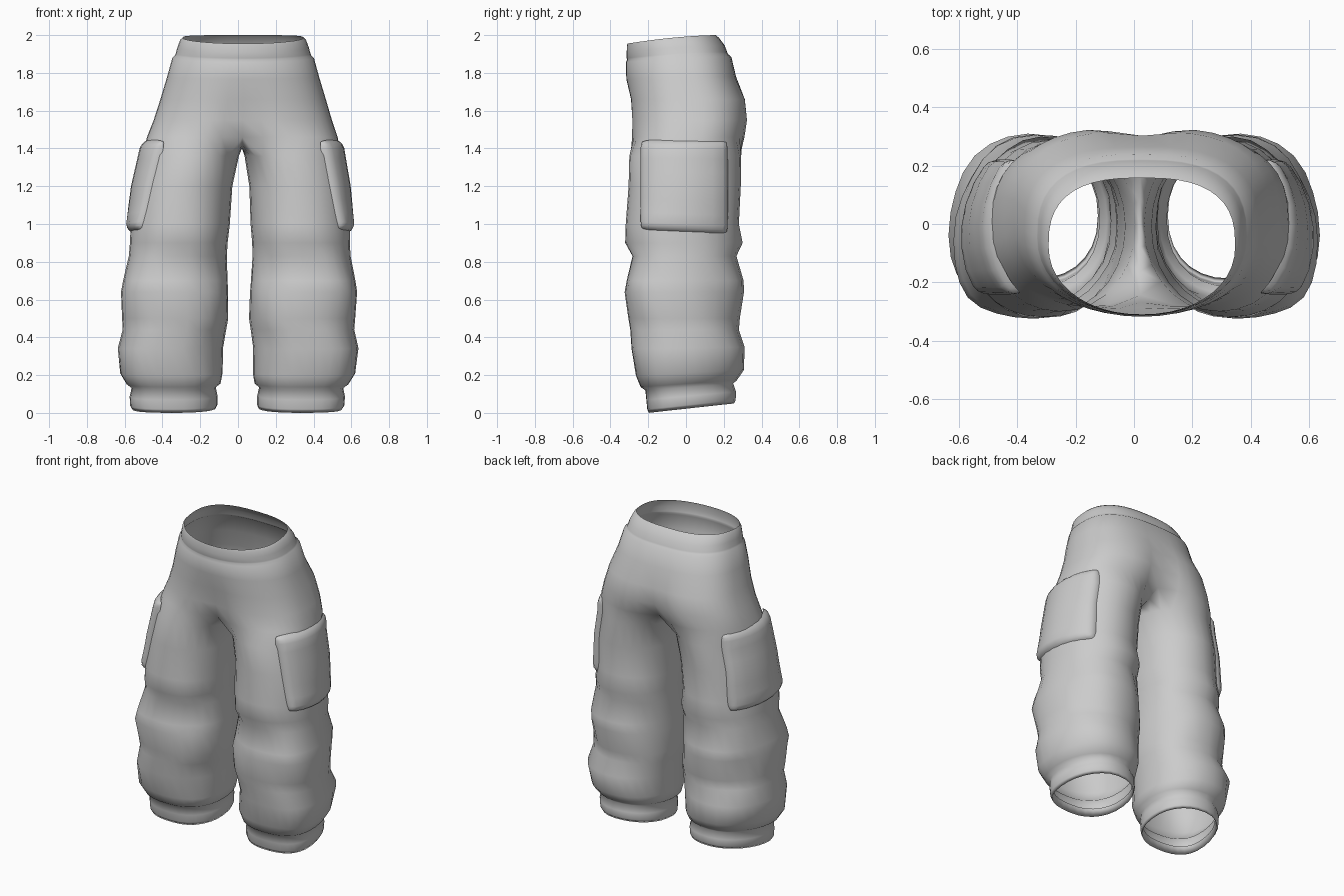
import bpy, bmesh
from math import sin, cos, radians, exp, pi
from mathutils import Vector

if "Cube" in bpy.data.objects:
    bpy.data.objects.remove(bpy.data.objects["Cube"])

cloth = bpy.data.materials.new("grey_cloth")
cloth.use_nodes = True
GREY = (0.6, 0.6, 0.6, 1)
cloth.diffuse_color = GREY
cloth.node_tree.nodes["Principled BSDF"].inputs["Base Color"].default_value = GREY

OUT, INN = 22, 6     # segments on the open and the inner part of a leg ring
SEAM = 140           # angle where the leg meets the crotch seam

# height, half width, front, back, crotch notch
HIPS = [
    (2, .32, -.31, .158, 0), (1.985, .334, -.313, .175, 0),
    (1.945, .348, -.314, .205, 0), (1.91, .357, -.314, .218, 0),
    (1.9, .361, -.311, .222, 0), (1.885, .375, -.318, .24, 0),
    (1.78, .403, -.316, .265, 0), (1.66, .438, -.302, .322, .06),
    (1.55, .472, -.297, .335, .12), (1.46, .505, -.298, .322, .23),
]
# height, outer, inner, front, back
LEGS = [
    (1.36, .525, .015, -.3, .292), (1.2, .557, .045, -.304, .29),
    (1.0, .58, .055, -.319, .28), (.9, .582, .065, -.322, .3),
    (.83, .587, .068, -.283, .267), (.7, .615, .062, -.314, .305),
    (.64, .625, .058, -.325, .307), (.5, .617, .055, -.305, .285),
    (.44, .613, .065, -.295, .28), (.34, .637, .08, -.288, .31),
    (.2, .622, .08, -.265, .307), (.14, .587, .09, -.24, .27),
    (.12, .56, .115, -.215, .25), (.07, .57, .105, -.21, .265),
    (.02, .567, .105, -.205, .263), (0, .555, .113, -.197, .255),
    (.05, .546, .12, -.187, .245),
]


def power(v, p):
    return abs(v) ** p * (1 if v > 0 else -1)


def ramp(z, lo, hi):
    return min(1, max(0, (z - lo) / (hi - lo)))


def lean(z):
    """Slight sideways drift of the upper part."""
    return .02 * ramp(z, 0, 1.2) + .012 * ramp(z, 1.2, 1.6) - .005


def hip_point(row, t):
    z, w, front, back, notch = row
    a = radians(-90 + 180 * t)
    # rounder in front at the waist, squarer elsewhere
    p = .75 if t > .5 else .78 + .17 * ramp(z, 1.46, 1.86)
    x = w * power(cos(a), p) if 0 < t < 1 else 0
    y = (front + back) / 2 + (back - front) / 2 * power(sin(a), p)
    depth = notch if y > 0 else notch * .8
    y *= 1 - depth * exp(-(x / .11) ** 2)
    sag = max(0, (z - 1.7) / .3) * max(0, (.17 - y) / .48) ** 1.7
    return Vector((x, y, z - .045 * sag))


def leg_point(row, deg):
    z, outer, inner, front, back = row
    a = radians(deg)
    thigh = ramp(z, .8, 1.1)
    p = .9 + .08 * thigh
    c, s = power(cos(a), p), power(sin(a), p)
    # slanted cloth folds around the knee and shin
    fold = 1 + .03 * sin(3 * a + 15 * z) * sin(2 * a) ** 2 * (.15 < z < .95)
    x = (outer + inner) / 2 + (outer - inner) / 2 * c * fold
    y = (front + back) / 2 + (back - front) / 2 * s * fold
    y -= (.05 - .03 * thigh) * max(c, 0) ** 2
    return Vector((x, y, z + (y + .2) * .11 * max(0, 1 - z / .4)))


def leg_row(z):
    """Leg measures at any height between the thigh and the knee."""
    rows = [HIPS[-1][:2] + (0,) + HIPS[-1][2:4]] + LEGS[:5]
    for hi, lo in zip(rows, rows[1:]):
        if lo[0] <= z <= hi[0]:
            f = (z - lo[0]) / (hi[0] - lo[0])
            return [l + f * (h - l) for h, l in zip(hi, lo)]


def angle_at(row, y):
    """Angle on the outer side of the leg that lies at a given depth."""
    lo, hi = -88, 88
    for _ in range(20):
        mid = (lo + hi) / 2
        if leg_point(row, mid).y < y:
            lo = mid
        else:
            hi = mid
    return lo


def finish(name, bm):
    bmesh.ops.remove_doubles(bm, verts=bm.verts, dist=.0005)
    for v in bm.verts:
        v.co.x += lean(v.co.z)
    bmesh.ops.recalc_face_normals(bm, faces=bm.faces)
    mesh = bpy.data.meshes.new(name)
    bm.to_mesh(mesh)
    bm.free()
    mesh.materials.append(cloth)
    obj = bpy.data.objects.new(name, mesh)
    bpy.context.collection.objects.link(obj)
    for p in mesh.polygons:
        p.use_smooth = True


def bridge(bm, a, b, flip):
    for i in range(len(a) - 1):
        quad = [a[i], a[i + 1], b[i + 1], b[i]]
        bm.faces.new(quad[::-1] if flip else quad)


# Trousers: half rings for the hips, closed rings for each leg
bm = bmesh.new()
for side in (1, -1):
    def add(p):
        return bm.verts.new((p.x * side, p.y, p.z))

    hips = [[add(hip_point(r, i / OUT)) for i in range(OUT + 1)] for r in HIPS]
    for a, b in zip(hips, hips[1:]):
        bridge(bm, a, b, side < 0)
    # crotch seam running from back to front
    start, end = hips[-1][-1], hips[-1][0]
    seam = []
    for i in range(1, INN):
        p = start.co.lerp(end.co, i / INN)
        p.z -= .06 * sin(pi * i / INN) ** .6
        seam.append(bm.verts.new(p))
    ring = hips[-1] + seam + [end]
    angles = [-SEAM + 2 * SEAM * i / OUT for i in range(OUT + 1)]
    angles += [SEAM + (360 - 2 * SEAM) * i / INN for i in range(1, INN)]
    for r in LEGS:
        new = [add(leg_point(r, d)) for d in angles]
        new.append(new[0])
        bridge(bm, ring, new, side < 0)
        ring = new
finish("trousers", bm)

# Cargo pockets wrapped around the outer thighs
STEPS = [0, .02, .05, .09, .2, .35, .5, .65, .8, .91, .95, .98, 1]
LAST = len(STEPS) - 1


def pocket_point(i, j):
    u, v = STEPS[i] * 2 - 1, STEPS[j] * 2 - 1
    # pull the corners in to round them
    ru = u * (1 - .04 * abs(v) ** 12)
    rv = v * (1 - .04 * abs(u) ** 12)
    z = 1.2 + .245 * rv - .006 * ru * (1 - rv)
    row = leg_row(z)
    deg = angle_at(row, -.01 + .235 * ru)
    p = leg_point(row, deg)
    along = leg_point(row, deg + 1) - leg_point(row, deg - 1)
    out = Vector((along.y, -along.x, 0)).normalized()
    edge = min(i, j, LAST - i, LAST - j)
    return p + out * (-.008, .008, .019, .025)[min(edge, 3)]


for name, side in (("left_pocket", 1), ("right_pocket", -1)):
    bm = bmesh.new()
    grid = [[bm.verts.new(pocket_point(i, j)) for i in range(LAST + 1)]
            for j in range(LAST + 1)]
    for a, b in zip(grid, grid[1:]):
        bridge(bm, a, b, side < 0)
    for v in bm.verts:
        v.co.x *= side
    finish(name, bm)
